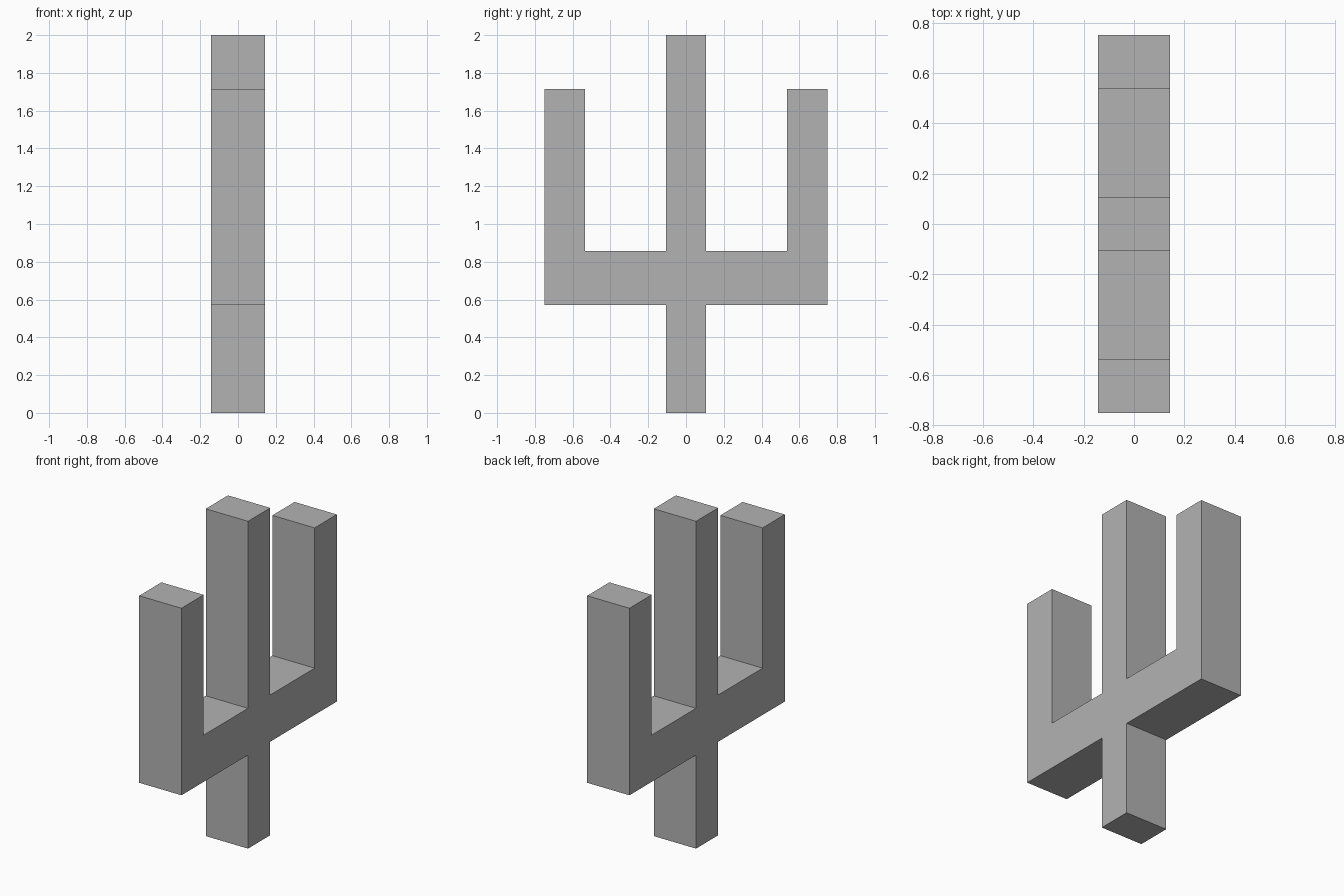
import bpy
import bmesh

# Remove the default object
cube = bpy.data.objects.get("Cube")
if cube:
    bpy.data.objects.remove(cube, do_unlink=True)

# Plain grey material
GREY = (0.45, 0.45, 0.45, 1.0)
mat = bpy.data.materials.new("plain_grey")
mat.use_nodes = True
mat.diffuse_color = GREY
mat.node_tree.nodes["Principled BSDF"].inputs["Base Color"].default_value = GREY

# Layout is on a grid of fourteen units over the full height
U = 2 / 14
STEM, INNER, OUTER = 0.75 * U, 3.75 * U, 5.25 * U
BAR_LOW, BAR_TOP, ARM_TOP, STEM_TOP = 4 * U, 6 * U, 12 * U, 14 * U

# Half of the side outline (y, z), from the stem foot up to the stem top
half = [
    (STEM, 0), (STEM, BAR_LOW),
    (OUTER, BAR_LOW), (OUTER, ARM_TOP),
    (INNER, ARM_TOP), (INNER, BAR_TOP),
    (STEM, BAR_TOP), (STEM, STEM_TOP),
]
outline = half + [(-y, z) for y, z in reversed(half)]

# Extrude the mirrored outline across the thickness
bm = bmesh.new()
face = bm.faces.new([bm.verts.new((-U, y, z)) for y, z in outline])
result = bmesh.ops.extrude_face_region(bm, geom=[face], use_keep_orig=True)
moved = [v for v in result["geom"] if isinstance(v, bmesh.types.BMVert)]
bmesh.ops.translate(bm, verts=moved, vec=(2 * U, 0, 0))
bmesh.ops.recalc_face_normals(bm, faces=bm.faces)

mesh = bpy.data.meshes.new("three_pronged_body")
bm.to_mesh(mesh)
bm.free()
mesh.materials.append(mat)
body = bpy.data.objects.new("three_pronged_body", mesh)
bpy.context.collection.objects.link(body)
